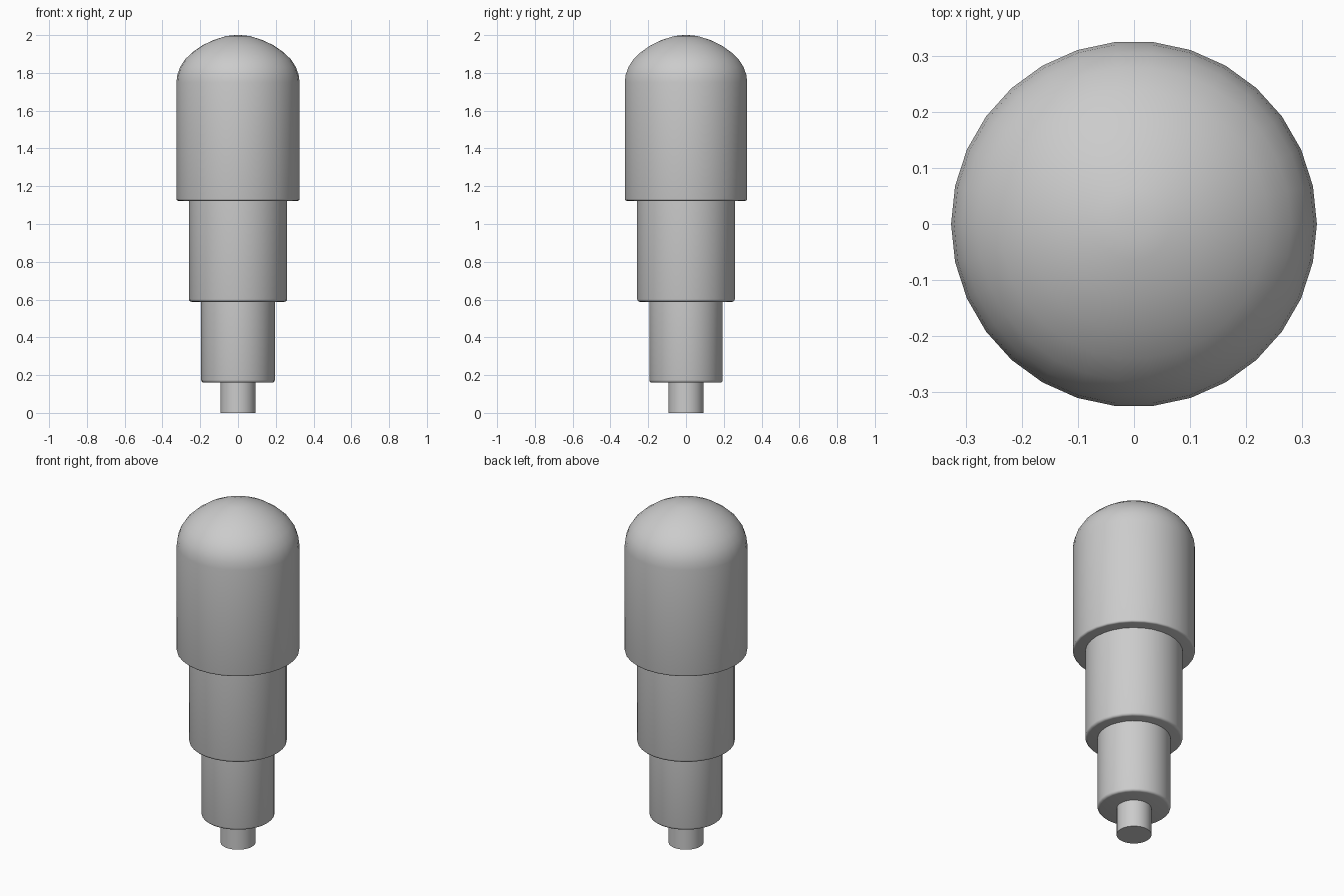
import bpy
import bmesh
import math

cube = bpy.data.objects.get("Cube")
if cube:
    bpy.data.objects.remove(cube, do_unlink=True)

SIDES = 30

grey = bpy.data.materials.new("plain_grey")
grey.use_nodes = True
colour = (0.6, 0.6, 0.6, 1)
grey.diffuse_color = colour
grey.node_tree.nodes["Principled BSDF"].inputs["Base Color"].default_value = colour


def lathe(name, profile):
    """Revolve (radius, height) points, listed bottom to top, about z."""
    bm = bmesh.new()
    rings = []
    for r, z in profile:
        if r == 0:
            rings.append([bm.verts.new((0, 0, z))] * SIDES)
        else:
            angles = [math.tau * i / SIDES for i in range(SIDES)]
            rings.append([bm.verts.new((r * math.cos(a), r * math.sin(a), z)) for a in angles])
    for low, high in zip(rings, rings[1:]):
        for i in range(SIDES):
            j = (i + 1) % SIDES
            corners = dict.fromkeys((low[i], low[j], high[j], high[i]))
            bm.faces.new(list(corners))
    # Close any open ends with a flat cap
    bmesh.ops.holes_fill(bm, edges=[e for e in bm.edges if e.is_boundary], sides=0)
    bmesh.ops.recalc_face_normals(bm, faces=bm.faces)
    mesh = bpy.data.meshes.new(name)
    bm.to_mesh(mesh)
    bm.free()
    mesh.materials.append(grey)
    obj = bpy.data.objects.new(name, mesh)
    bpy.context.collection.objects.link(obj)
    bpy.ops.object.select_all(action="DESELECT")
    obj.select_set(True)
    bpy.context.view_layer.objects.active = obj
    bpy.ops.object.shade_smooth_by_angle(angle=math.radians(40))


def rounded_foot(radius, z, bevel):
    """Rounded lower rim of a cylinder."""
    steps = [math.radians(a) for a in (0, 30, 60, 90)]
    return [(radius - bevel * (1 - math.sin(a)), z + bevel * (1 - math.cos(a))) for a in steps]


# Tip and the two stepped sleeves, each tucked into the one above
lathe("tip", [(0.093, 0), (0.093, 0.18)])
lathe("lower_sleeve", rounded_foot(0.195, 0.16, 0.014) + [(0.195, 0.61)])
lathe("middle_sleeve", rounded_foot(0.26, 0.588, 0.014) + [(0.26, 1.145)])

# Large upper body with a domed cap
dome = [(0.326, 1.75), (0.321, 1.79), (0.307, 1.83), (0.28, 1.872), (0.24, 1.91),
        (0.19, 1.945), (0.13, 1.974), (0.065, 1.994), (0.03, 1.999), (0, 2)]
lathe("domed_body", rounded_foot(0.326, 1.123, 0.01) + dome)
